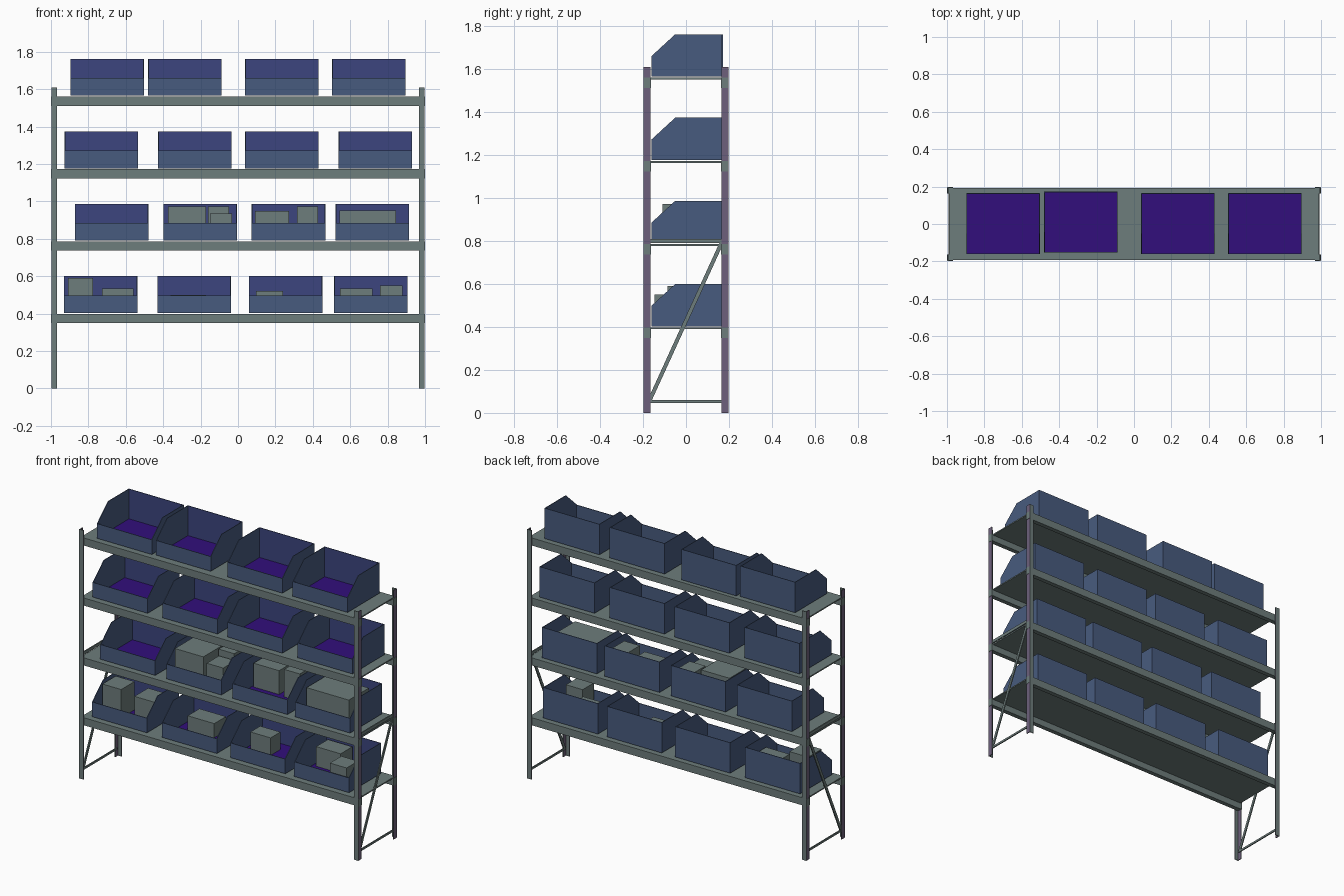
import bpy, bmesh, math
from mathutils import Vector

if "Cube" in bpy.data.objects:
    bpy.data.objects.remove(bpy.data.objects["Cube"])


def mat(name, rgb):
    m = bpy.data.materials.new(name)
    m.diffuse_color = (*rgb, 1)
    m.use_nodes = True
    m.node_tree.nodes["Principled BSDF"].inputs["Base Color"].default_value = m.diffuse_color
    return m


STEEL = mat("grey_green_steel", (0.155, 0.205, 0.2))
MAUVE = mat("mauve_steel", (0.155, 0.118, 0.2))
BLUE = mat("bin_blue", (0.064, 0.105, 0.21))
PURPLE = mat("bin_floor_purple", (0.032, 0.0045, 0.2))
INDIGO = mat("bin_inner_indigo", (0.045, 0.06, 0.21))


def finish(name, bm, mats, rule=None):
    bmesh.ops.recalc_face_normals(bm, faces=bm.faces[:])
    if rule:
        for f in bm.faces:
            f.material_index = rule(f)
    me = bpy.data.meshes.new(name)
    bm.to_mesh(me)
    bm.free()
    for m in mats:
        me.materials.append(m)
    ob = bpy.data.objects.new(name, me)
    bpy.context.collection.objects.link(ob)
    return ob


def box(bm, x0, x1, y0, y1, z0, z1):
    vs = bmesh.ops.create_cube(bm, size=1)["verts"]
    for v in vs:
        v.co = ((x0 + x1) / 2 + v.co.x * (x1 - x0),
                (y0 + y1) / 2 + v.co.y * (y1 - y0),
                (z0 + z1) / 2 + v.co.z * (z1 - z0))


def prism(bm, pts, offset):
    # extrude a closed planar outline along a vector
    f = bm.faces.new([bm.verts.new(p) for p in pts])
    new = bmesh.ops.extrude_face_region(bm, geom=[f])["geom"]
    bm.faces.ensure_lookup_table()
    bmesh.ops.translate(bm, vec=Vector(offset),
                        verts=[g for g in new if isinstance(g, bmesh.types.BMVert)])


def close_caps(bm):
    edges = [e for e in bm.edges if e.is_boundary]
    if edges:
        bmesh.ops.holes_fill(bm, edges=edges)


SHELVES = [0.398, 0.785, 1.172, 1.56]   # top surface heights
POST_H, T = 1.61, 0.005

# Corner posts: angle iron with the corner outwards
for sx in (-1, 1):
    for sy in (-1, 1):
        bm = bmesh.new()
        L = [(0, 0), (0.03, 0), (0.03, T), (T, T), (T, 0.032), (0, 0.032)]
        prism(bm, [(sx * (0.998 - a), sy * (0.197 - b), 0) for a, b in L], (0, 0, POST_H))
        close_caps(bm)
        finish("corner_post", bm, [STEEL, MAUVE], lambda f: int(abs(f.normal.x) > 0.5))

# Shelves: thin deck, front and back beams, end brackets
for z in SHELVES:
    bm = bmesh.new()
    box(bm, -0.99, 0.99, -0.192, 0.192, z - 0.008, z)
    for sy in (-1, 1):
        ys = sorted((sy * 0.192, sy * 0.163))
        box(bm, -0.99, 0.99, *ys, z - 0.049, z - 0.008)
        ys = sorted((sy * 0.195, sy * 0.162))
        for sx in (-1, 1):
            box(bm, *sorted((sx * 0.985, sx * 1.0)), *ys, z - 0.049, z)
    finish("shelf", bm, [STEEL])

# End bracing: lower tie, upper tie, diagonal
for sx in (-1, 1):
    bm = bmesh.new()
    xs = sorted((sx * 0.985, sx * 0.992))
    box(bm, *xs, -0.175, 0.175, 0.047, 0.06)
    box(bm, *xs, -0.175, 0.175, 0.79, 0.81)
    prism(bm, [(xs[0], -0.183, 0.05), (xs[0], -0.163, 0.05),
               (xs[0], 0.175, 0.79), (xs[0], 0.155, 0.79)], (xs[1] - xs[0], 0, 0))
    close_caps(bm)
    finish("end_brace", bm, [STEEL])

# Open fronted bins
W, Y0, Y1, H, LIP, SLOPE_Y, TH = 0.393, -0.161, 0.165, 0.197, 0.095, -0.05, 0.004


def bin_tray(cx, dy, z):
    x0, x1, y0, y1 = cx - W / 2, cx + W / 2, Y0 + dy, Y1 + dy
    bm = bmesh.new()
    box(bm, x0 + TH, x1 - TH, y0 + TH, y1 - TH, z, z + TH)
    box(bm, x0 + TH, x1 - TH, y0, y0 + TH, z, z + LIP)
    box(bm, x0 + TH, x1 - TH, y1 - TH, y1, z, z + H)
    side = [(y0, z), (y1, z), (y1, z + H), (SLOPE_Y + dy, z + H), (y0, z + LIP)]
    for x in (x0, x1 - TH):
        prism(bm, [(x, a, b) for a, b in side], (TH, 0, 0))
    close_caps(bm)

    def rule(f):
        c = f.calc_center_median()
        if f.normal.z > 0.9 and c.z < z + 0.01:
            return 1                       # floor
        if f.normal.y < -0.9 and c.y > y1 - 0.02:
            return 2                       # inside of the back wall
        return 0
    finish("storage_bin", bm, [BLUE, PURPLE, INDIGO], rule)


ROWS = [(-0.735, -0.235, 0.254, 0.711), (-0.676, -0.203, 0.27, 0.718),
        (-0.73, -0.23, 0.234, 0.735), (-0.70, -0.284, 0.234, 0.70)]
for r, row in enumerate(ROWS):
    for i, cx in enumerate(row):
        bin_tray(cx, 0.008 if (r, i) == (3, 1) else 0, SHELVES[r] + 0.005)

# Cartons in the lower two rows: shelf, x0, x1, y0, y1, top
CARTONS = [
    (0, -0.909, -0.775, -0.086, 0.05, 0.591), (0, -0.727, -0.559, -0.02, 0.12, 0.535),
    (0, -0.36, -0.17, 0.0, 0.12, 0.50), (0, 0.096, 0.24, -0.01, 0.09, 0.521),
    (0, 0.545, 0.72, 0.02, 0.14, 0.535), (0, 0.76, 0.88, -0.147, -0.03, 0.55),
    (1, -0.374, -0.171, -0.11, 0.09, 0.973), (1, -0.16, -0.048, 0.03, 0.14, 0.973),
    (1, -0.15, -0.032, -0.105, 0.02, 0.936), (1, 0.091, 0.273, 0.03, 0.14, 0.949),
    (1, 0.316, 0.428, 0.02, 0.14, 0.973), (1, 0.543, 0.845, -0.075, 0.13, 0.952)]
for s, x0, x1, y0, y1, top in CARTONS:
    bm = bmesh.new()
    box(bm, x0, x1, y0, y1, SHELVES[s] + 0.01, top)
    finish("carton", bm, [STEEL])
